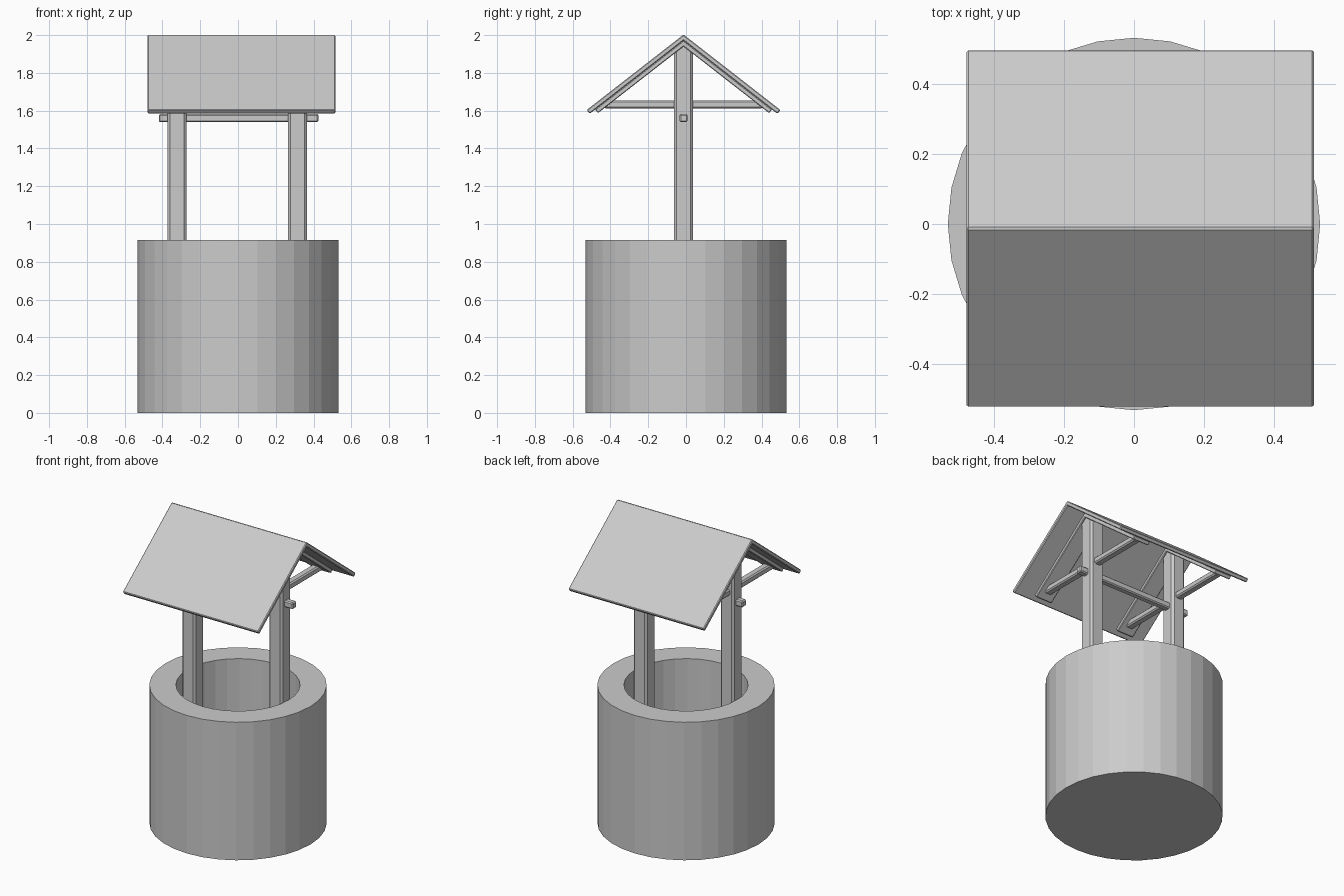
import bpy, bmesh, math

if "Cube" in bpy.data.objects:
    bpy.data.objects.remove(bpy.data.objects["Cube"])

PITCH = math.radians(37.9)
YC = -0.013            # centre line of the timber frame
APEX = 2.003           # ridge height before bevelling


def box(name, centre, size, bevel, rot_x=0.0):
    """Chamfered box."""
    bm = bmesh.new()
    bmesh.ops.create_cube(bm, size=1)
    bmesh.ops.scale(bm, vec=size, verts=bm.verts)
    bmesh.ops.bevel(bm, geom=bm.edges[:], offset=bevel, segments=1,
                    affect='EDGES', profile=0.5)
    me = bpy.data.meshes.new(name)
    bm.to_mesh(me)
    bm.free()
    ob = bpy.data.objects.new(name, me)
    ob.location = centre
    ob.rotation_euler.x = rot_x
    bpy.context.collection.objects.link(ob)
    return ob


def slope_board(name, side, x, width, s0, s1, d0, d1, bevel):
    """Board lying on the roof slope: s runs down the slope, d is depth below it."""
    s, d = (s0 + s1) / 2, (d0 + d1) / 2
    c, n = math.cos(PITCH), math.sin(PITCH)
    centre = (x, YC + side * (c * s - n * d), APEX - n * s - c * d)
    return box(name, centre, (width, s1 - s0, d1 - d0), bevel, -side * PITCH)


def lathe(name, profile, sides):
    """Closed profile of (radius, z) points spun into a solid."""
    bm = bmesh.new()
    rings = [[bm.verts.new((r * math.cos(2 * math.pi * i / sides),
                            r * math.sin(2 * math.pi * i / sides), z))
              for i in range(sides)] for r, z in profile]
    for a, b in zip(rings, rings[1:]):
        for i in range(sides):
            j = (i + 1) % sides
            bm.faces.new((a[i], a[j], b[j], b[i]))
    bm.faces.new(rings[0][::-1])
    bm.faces.new(rings[-1])
    bmesh.ops.recalc_face_normals(bm, faces=bm.faces)
    me = bpy.data.meshes.new(name)
    bm.to_mesh(me)
    bm.free()
    ob = bpy.data.objects.new(name, me)
    bpy.context.collection.objects.link(ob)


# Round well wall with a closed floor
lathe("well_wall", [(0.533, 0), (0.533, 0.915), (0.373, 0.915), (0.373, 0.08)], 32)

# Posts, each with a cross beam and a pair of rafters
for label, x in (("left", -0.322), ("right", 0.316)):
    box(f"{label}_post", (x, YC, 1.0225), (0.1, 0.1, 1.885), 0.013)
    box(f"{label}_cross_beam", (x, YC, 1.633), (0.05, 0.84, 0.042), 0.008)
    for end, side in (("front", -1), ("back", 1)):
        slope_board(f"{label}_{end}_rafter", side, x, 0.12, 0.02, 0.613, 0.025, 0.05, 0.004)

# Axle between the posts
box("axle", (0.003, YC, 1.561), (0.845, 0.043, 0.043), 0.007)

# Roof panels
for end, side in (("front", -1), ("back", 1)):
    slope_board(f"{end}_roof_panel", side, 0.018, 0.994, 0.0, 0.65, 0.0, 0.026, 0.005)
